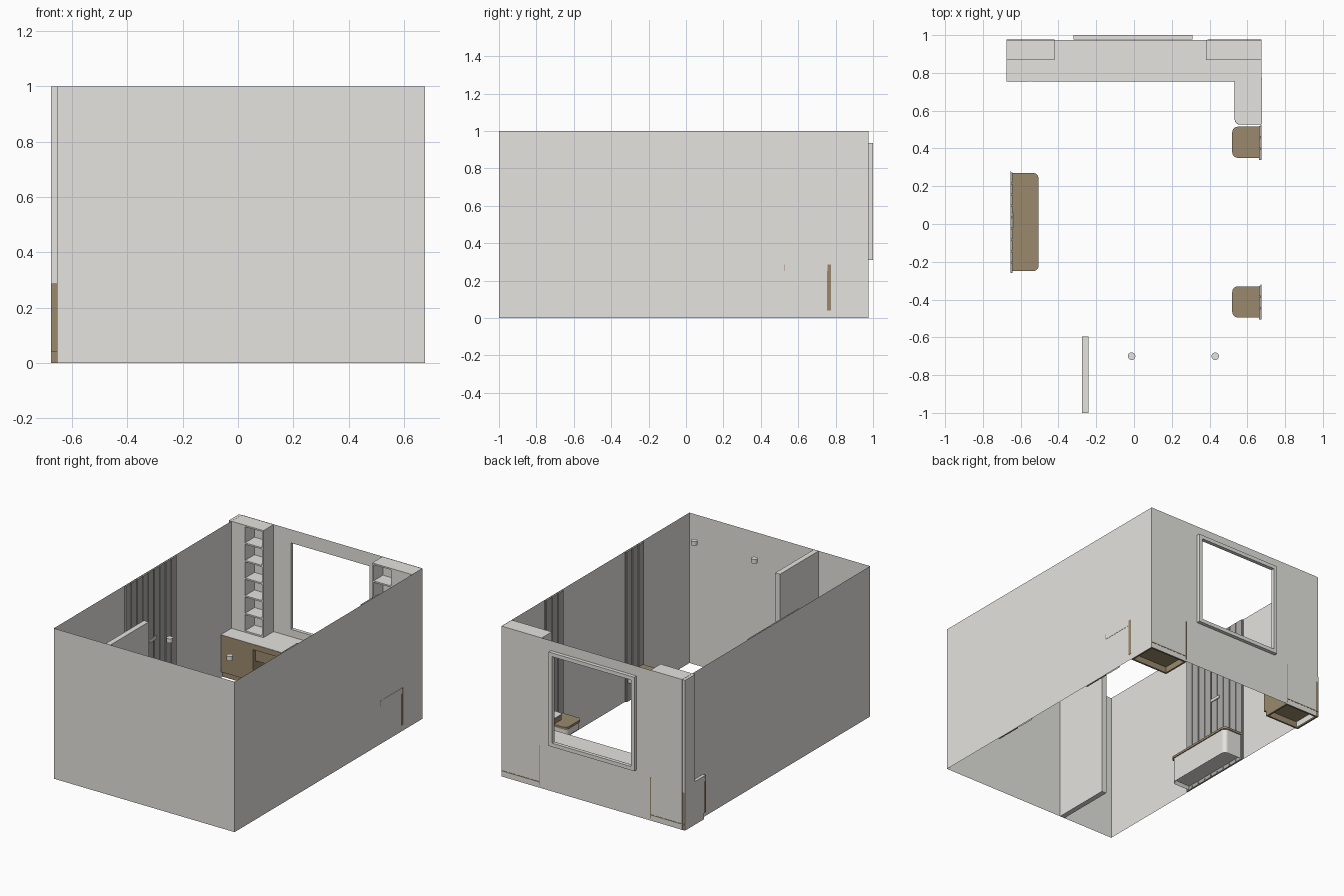
import bpy, bmesh

cube = bpy.data.objects.get("Cube")
if cube:
    bpy.data.objects.remove(cube, do_unlink=True)


def material(name, rgb):
    m = bpy.data.materials.new(name)
    m.use_nodes = True
    m.diffuse_color = (*rgb, 1)
    m.node_tree.nodes["Principled BSDF"].inputs["Base Color"].default_value = (*rgb, 1)
    return m


GREY = material("light grey", (0.78, 0.77, 0.735))
BROWN = material("wood brown", (0.325, 0.255, 0.152))
DARK = material("slat grey", (0.42, 0.415, 0.40))


def finish(name, bm, mat):
    bmesh.ops.recalc_face_normals(bm, faces=bm.faces)
    mesh = bpy.data.meshes.new(name)
    bm.to_mesh(mesh)
    bm.free()
    mesh.materials.append(mat)
    ob = bpy.data.objects.new(name, mesh)
    bpy.context.collection.objects.link(ob)
    return ob


def add_box(bm, x, y, z):
    """Box from (min, max) pairs."""
    for v in bmesh.ops.create_cube(bm, size=1)["verts"]:
        v.co = [lo + (c + 0.5) * (hi - lo) for c, (lo, hi) in zip(v.co, (x, y, z))]


def boxes(name, mat, *dims):
    bm = bmesh.new()
    for d in dims:
        add_box(bm, *d)
    return finish(name, bm, mat)


def rounded(name, mat, x, y, z, radius, corner, hollow=0):
    """Box whose vertical edges chosen by corner(x, y) are rounded;
    hollow is the depth of a recess in the underside."""
    bm = bmesh.new()
    add_box(bm, x, y, z)
    edges = [e for e in bm.edges
             if abs(e.verts[0].co.z - e.verts[1].co.z) > 0.001
             and corner(e.verts[0].co.x, e.verts[0].co.y)]
    bmesh.ops.bevel(bm, geom=edges, offset=radius, segments=6, profile=0.5, affect='EDGES')
    if hollow:
        bm.normal_update()
        under = [f for f in bm.faces if f.normal.z < -0.9]
        bmesh.ops.inset_region(bm, faces=under, thickness=0.015, depth=-hollow)
    return finish(name, bm, mat)


# Room shell: paper-thin walls, open above and below
X0, X1, Y0, Y1 = -0.655, 0.675, -1.0, 0.975
WX, WZ = (-0.295, 0.285), (0.335, 0.91)


def wall(name, *quads):
    bm = bmesh.new()
    for (xa, ya), (xb, yb), za, zb in quads:
        bm.faces.new([bm.verts.new(p) for p in
                      ((xa, ya, za), (xb, yb, za), (xb, yb, zb), (xa, ya, zb))])
    finish(name, bm, GREY)


wall("front_wall", ((X0, Y0), (X1, Y0), 0, 1))
wall("right_side_wall", ((X0, Y1), (X0, Y0), 0, 1))
wall("left_side_wall", ((X1, Y0), (X1, Y1), 0, 1))
wall("back_wall",
     ((X1, Y1), (WX[1], Y1), 0, 1), ((WX[0], Y1), (X0, Y1), 0, 1),
     ((WX[1], Y1), (WX[0], Y1), 0, WZ[0]), ((WX[1], Y1), (WX[0], Y1), WZ[1], 1))

# Window frame standing proud of the back wall
FY, FX, FZ = (0.976, 1.0), (-0.32, 0.31), (0.31, 0.935)
boxes("window_frame", GREY,
      ((FX[0], WX[0]), FY, FZ), ((WX[1], FX[1]), FY, FZ),
      (WX, FY, (FZ[0], WZ[0])), (WX, FY, (WZ[1], FZ[1])))

# Partition and ceiling lights
boxes("partition", GREY, ((-0.275, -0.24), (-1, -0.595), (0, 0.999)))
for i, x in enumerate((-0.013, 0.43)):
    bm = bmesh.new()
    bmesh.ops.create_cone(bm, cap_ends=True, segments=24, radius1=0.02,
                          radius2=0.02, depth=0.028)
    bmesh.ops.translate(bm, verts=bm.verts, vec=(x, -0.7, 0.982))
    lamp = finish(f"ceiling_light_{i + 1}", bm, GREY)
    bpy.context.view_layer.objects.active = lamp
    lamp.select_set(True)
    bpy.ops.object.shade_smooth_by_angle()
    lamp.select_set(False)

# L-shaped worktop with a wooden front edge
TOP, EDGE = (0.25, 0.287), (0.251, 0.285)


def return_corner(x, y):
    return x < 0.6 and y < 0.6


boxes("worktop", GREY, ((-0.675, 0.674), (0.757, 0.974), TOP))
boxes("worktop_edge", BROWN, ((-0.42, 0.39), (0.755, 0.76), EDGE))
rounded("worktop_return", GREY, (0.535, 0.6765), (0.53, 0.757), TOP, 0.025, return_corner)
rounded("worktop_return_edge", BROWN, (0.533, 0.676), (0.527, 0.757), EDGE, 0.026,
        return_corner)
boxes("desk_drawer", BROWN, ((-0.42, 0.39), (0.785, 0.96), (0.165, 0.25)))


# Base cabinets, hollow underneath, and tall shelf units above them
def span(a, b):
    return (min(a, b), max(a, b))


def cabinet(side, outer, inner, door_end):
    x = span(outer, inner)
    t, y, foot = 0.012, (0.775, 0.974), (0, 0.04)
    s = 1 if inner > outer else -1
    boxes(side + "_base_cabinet", BROWN,
          (x, y, (0.04, 0.25)),
          ((x[0], x[0] + t), y, foot), ((x[1] - t, x[1]), y, foot),
          (x, (y[0], y[0] + t), foot), (x, (y[1] - t, y[1]), foot))
    # Carcass edges that show through the back wall
    back = (0.97, 0.9765)
    boxes(side + "_cabinet_edges", BROWN,
          (span(inner, inner - s * 0.006), back, (0.015, 0.285)),
          (x, back, (0.035, 0.041)))
    ends = span(door_end, inner)
    mid = (ends[0] + ends[1]) / 2
    boxes(side + "_cabinet_doors", BROWN,
          *[(d, (0.755, 0.775), (0.04, 0.286))
            for d in ((ends[0], mid - 0.001), (mid + 0.001, ends[1]))])


def shelf_unit(side, outer, split, inner):
    y, z, t = (0.867, 0.974), (0.287, 0.999), 0.01
    s = 1 if inner > split else -1
    gap = span(split, inner)
    parts = [(span(outer, split), y, z),
             (span(inner - s * t, inner), y, z),
             (gap, (0.966, 0.974), z)]
    step = (z[1] - z[0] - t) / 6
    for i in range(7):
        parts.append((gap, y, (z[0] + i * step, z[0] + i * step + t)))
    boxes(side + "_shelf_unit", GREY, *parts)


cabinet("right", -0.674, -0.42, -0.675)
cabinet("left", 0.674, 0.39, 0.6765)
boxes("cabinet_end_panel", GREY, ((-0.675, -0.673), (0.775, 0.975), (0, 0.286)))
shelf_unit("right", -0.675, -0.555, -0.42)
shelf_unit("left", 0.674, 0.52, 0.38)


# Wall seats with wooden tops, each against a full-height slatted panel
def seat(name, x, y, bottom, wall_x, count):
    room_side = 1 if wall_x < 0 else -1

    def corner(cx, cy):
        return abs(cx - wall_x) > 0.05

    inset_x = (x[0], x[1] - 0.006) if room_side > 0 else (x[0] + 0.006, x[1])
    inset_y = (y[0] + 0.006, y[1] - 0.006)
    rounded(name + "_body", GREY, inset_x, inset_y, (bottom, 0.172), 0.03, corner, 0.02)
    rounded(name + "_top", BROWN, x, y, (0.172, 0.187), 0.03, corner)

    pitch = (y[1] - y[0] + 0.02) / count
    starts = [y[0] - 0.01 + i * pitch for i in range(count)]
    boxes(name + "_slats", DARK,
          (span(wall_x, wall_x + room_side * 0.004),
           (y[0] - 0.01, y[1] + 0.01), (0, 0.998)),
          *[(span(wall_x, wall_x + room_side * 0.011),
             (a, a + pitch * 0.88), (0, 0.998)) for a in starts])


seat("bench", (-0.654, -0.505), (-0.25, 0.27), 0.005, -0.654, 9)
seat("rear_stool", (0.52, 0.674), (0.35, 0.515), 0.125, 0.674, 3)
seat("front_stool", (0.52, 0.674), (-0.495, -0.33), 0.125, 0.674, 3)

# Small plate on the bench panel
boxes("wall_plate", GREY, ((-0.644, -0.637), (-0.02, 0.06), (0.53, 0.55)))
